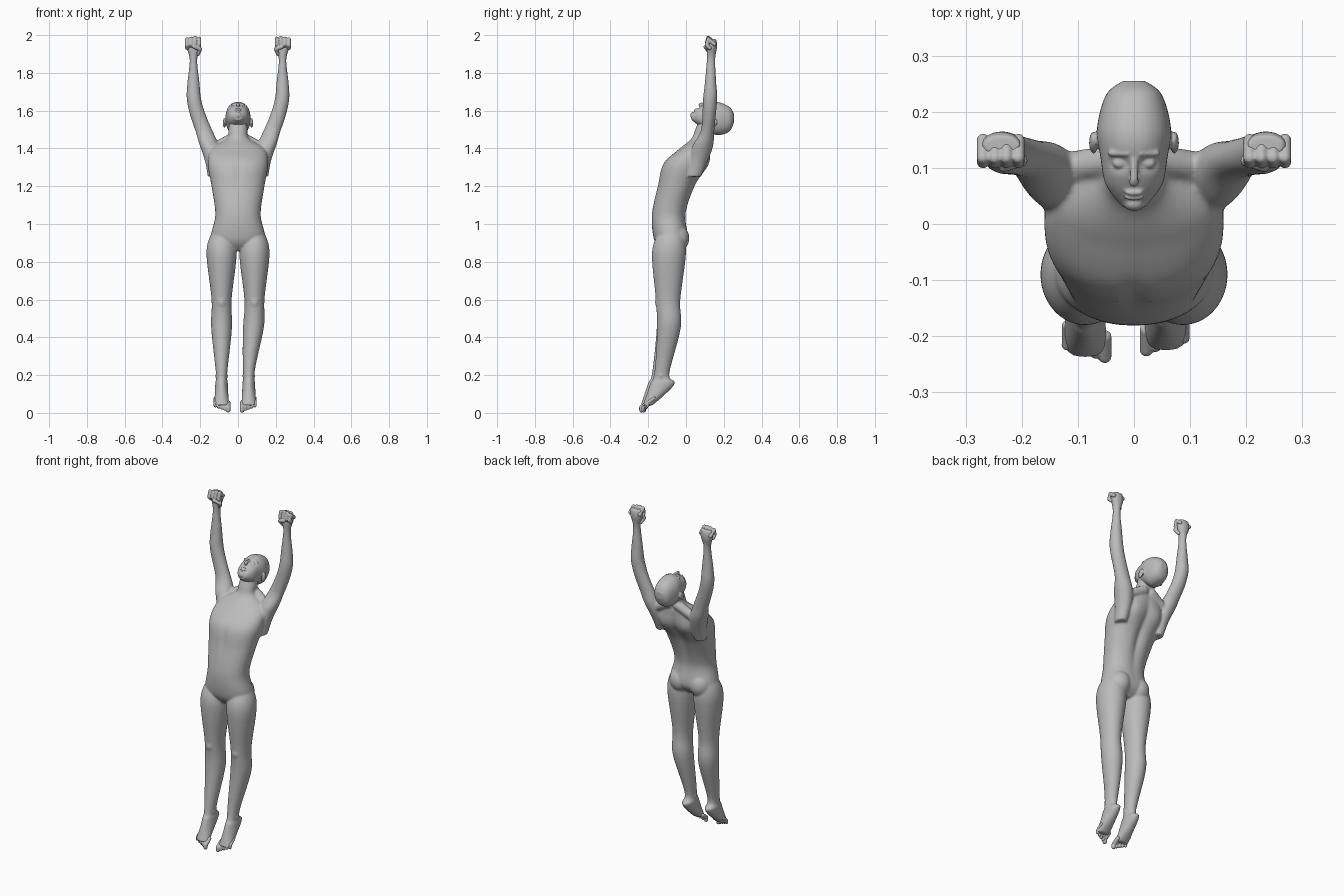
import bpy, bmesh, math
from mathutils import Vector, Matrix

cube = bpy.data.objects.get("Cube")
if cube:
    bpy.data.objects.remove(cube)

skin = bpy.data.materials.new("grey skin")
skin.use_nodes = True
grey = (0.5, 0.5, 0.5, 1)
skin.diffuse_color = grey
skin.node_tree.nodes["Principled BSDF"].inputs["Base Color"].default_value = grey


def ease(value, start, end):
    t = min(max((value - start) / (end - start), 0), 1)
    return t * t * (3 - 2 * t)


def spline(before, start, end, after, t):
    """Smooth curve between two sections, guided by their neighbours."""
    def value(a, b, c, d):
        return b + t / 2 * (c - a + t * (2*a - 5*b + 4*c - d + t * (3 * (b - c) + d - a)))
    return [value(*four) for four in zip(before, start, end, after)]


def loft(bm, landmarks, path=None, along_y=False, power=1, steps=8, sides=40):
    """Skin oval rings; each landmark gives position, half width, near and far edge."""
    sections = list(landmarks.values())
    padded = [sections[0]] + sections + [sections[-1]]
    rows = [spline(*padded[i:i + 4], step / steps)
            for i in range(len(sections) - 1) for step in range(steps)]
    rows.append(sections[-1])
    rings = []
    for height, half, near, far in rows:
        offset = path(height) if path else Vector()
        ring = []
        for k in range(sides):
            angle = math.tau * k / sides
            c, s = math.cos(angle), math.sin(angle)
            across = half * math.copysign(abs(c) ** power, c)
            depth = (near + far + (far - near) * math.copysign(abs(s) ** power, s)) / 2
            point = (across, height, depth) if along_y else (across, depth, height)
            ring.append(bm.verts.new(offset + Vector(point)))
        rings.append(ring)
    for low, high in zip(rings, rings[1:]):
        for k in range(sides):
            j = (k + 1) % sides
            bm.faces.new((low[k], low[j], high[j], high[k]))
    bm.faces.new(rings[0])
    bm.faces.new(rings[-1])
    return [vert for ring in rings for vert in ring]


def blob(bm, centre, size, tilt=0):
    matrix = (Matrix.Translation(centre) @ Matrix.Rotation(tilt, 4, 'X')
              @ Matrix.Diagonal((*size, 1)))
    bmesh.ops.create_uvsphere(bm, u_segments=24, v_segments=16, radius=1, matrix=matrix)


def rod(bm, points, radius):
    """Round-ended rod through the points."""
    points = [Vector(point) for point in points]
    for start, end in zip(points, points[1:]):
        span = end - start
        turn = span.to_track_quat('Z', 'Y').to_matrix().to_4x4()
        bmesh.ops.create_cone(bm, cap_ends=True, segments=16, radius1=radius, radius2=radius,
                              depth=span.length,
                              matrix=Matrix.Translation((start + end) / 2) @ turn)
    for point in points:
        blob(bm, point, (radius, radius, radius))


def dent(verts, centre, size, push):
    """Push the surface softly around a point."""
    for vert in verts:
        distance = sum(((a - b) / c) ** 2 for a, b, c in zip(vert.co, centre, size))
        vert.co += Vector(push) * math.exp(-distance)


def finish(name, bm, voxel, rounds):
    """Fuse the overlapping forms into one smooth skin."""
    bmesh.ops.recalc_face_normals(bm, faces=bm.faces)
    mesh = bpy.data.meshes.new(name)
    bm.to_mesh(mesh)
    bm.free()
    mesh.materials.append(skin)
    ob = bpy.data.objects.new(name, mesh)
    bpy.context.collection.objects.link(ob)
    merge = ob.modifiers.new("merge", 'REMESH')
    merge.mode, merge.voxel_size, merge.use_smooth_shade = 'VOXEL', voxel, True
    soften = ob.modifiers.new("soften", 'SMOOTH')
    soften.factor, soften.iterations = 0.5, rounds


trunk_landmarks = dict(
    crotch=(.86, .05, -.13, -.04),
    hips=(.92, .14, -.17, .01),
    waist=(1.05, .12, -.18, 0),
    ribs=(1.2, .14, -.15, .05),
    chest=(1.32, .16, -.12, .12),
    collar=(1.4, .14, -.03, .13),
    neck_base=(1.45, .06, .03, .13),
    neck=(1.5, .05, .05, .15),
    skull_base=(1.55, .05, .07, .17),
)
head_landmarks = dict(
    crown=(.255, .02, 1.54, 1.58),
    back=(.23, .05, 1.49, 1.62),
    temple=(.17, .066, 1.47, 1.645),
    brow=(.12, .06, 1.49, 1.64),
    cheek=(.07, .05, 1.52, 1.615),
    chin=(.03, .02, 1.55, 1.58),
)
leg_landmarks = dict(
    hip=(.96, .05, -.14, -.02),
    thigh=(.85, .08, -.18, 0),
    knee=(.6, .053, -.16, -.03),
    calf=(.45, .055, -.155, -.03),
    ankle=(.21, .03, -.18, -.1),
    heel=(.16, .033, -.2, -.07),
    arch=(.1, .036, -.22, -.12),
    ball=(.04, .04, -.24, -.19),
)
arm_landmarks = dict(
    armpit=(1.25, .03, 0, .08),
    shoulder=(1.4, .05, .03, .14),
    upper_arm=(1.5, .045, .08, .15),
    elbow=(1.66, .038, .09, .165),
    forearm=(1.75, .032, .1, .16),
    wrist=(1.87, .02, .11, .155),
    palm=(1.94, .038, .11, .165),
    knuckles=(1.98, .034, .12, .16),
)

# trunk and neck, with spine furrow and breastbone
body = bmesh.new()
trunk = loft(body, trunk_landmarks, power=.88)
dent(trunk, (0, .07, 1.22), (.025, .1, .18), (0, -.02, 0))
dent(trunk, (0, -.12, 1.27), (.015, .06, .08), (0, .007, 0))

# head, tipped back so that the face looks upward
head = bmesh.new()
skull = loft(head, head_landmarks, along_y=True, power=.9)
rod(head, [(0, .12, 1.633), (0, .08, 1.636)], .007)
blob(head, (0, .075, 1.63), (.009, .009, .01))
for lip_y, lip_z in ((.057, 1.607), (.048, 1.6)):
    blob(head, (0, lip_y, lip_z), (.018, .005, .007), math.pi / 4)
blob(head, (0, .036, 1.575), (.018, .013, .018))


def leg_path(side):
    """The left leg swings slightly inward below the knee."""
    def path(height):
        swing = ease(height, .55, .18) if side > 0 else 0
        return Vector((side * .087 - .03 * swing, .012 * swing, 0))
    return path


def arm_path(side):
    """The arms spread from the shoulder, then rise straight from the elbow."""
    return lambda height: Vector((side * (.13 + .106 * ease(height, 1.3, 1.7)), 0, 0))


for side, word in ((-1, "right"), (1, "left")):
    leg, arm = leg_path(side), arm_path(side)
    loft(body, leg_landmarks, leg)
    loft(body, arm_landmarks, arm)

    # buttock, shoulder blade and neck muscle
    blob(body, (side * .066, -.055, .925), (.066, .073, .075))
    dent(trunk, (side * .08, .11, 1.31), (.04, .06, .06), (0, .01, 0))
    rod(body, [(side * .03, .115, 1.455), (side * .12, .1, 1.405)], .028)

    # kneecap and ankle bones
    blob(body, leg(.6) + Vector((0, -.14, .585)), (.027, .024, .036))
    blob(body, leg(.2) + Vector((0, -.145, .195)), (.036, .014, .014))

    # eye, brow and ear
    dent(skull, (side * .026, .108, 1.633), (.016, .012, .03), (0, 0, -.013))
    blob(head, (side * .026, .108, 1.62), (.012, .009, .009))
    rod(head, [(side * .012, .126, 1.636), (side * .04, .126, 1.626)], .006)
    blob(head, (side * .072, .145, 1.535), (.008, .018, .027), -.4)

    # toes, shortest on the outside
    toes = bmesh.new()
    for i in range(5):
        inset = -.035 + .017 * i
        tip = leg(0) + Vector((side * inset, -.236 + .005 * i, .014 + .006 * i))
        root, joint = tip + Vector((0, .035, .04)), tip + Vector((0, 0, .014))
        rod(toes, [root, joint, tip], .009 if i else .012)
    finish(word + "_toes", toes, .003, 2)

    # fingers curled forward, thumb folded under them
    fist = bmesh.new()
    for i in range(4):
        hand = Vector((side * (.206 + .021 * i), .11, 1.985 - .004 * abs(i - 1)))
        curl = [(.04, -.025), (.008, 0), (0, -.03), (.015, -.045)]
        rod(fist, [hand + Vector((0, y, z)) for y, z in curl], .011)
    thumb = [(.212, .13, 1.9), (.2, .113, 1.925), (.232, .103, 1.938)]
    rod(fist, [(side * x, y, z) for x, y, z in thumb], .0105)
    finish(word + "_fist", fist, .003, 2)

finish("head", head, .003, 4)
finish("body", body, .006, 5)
